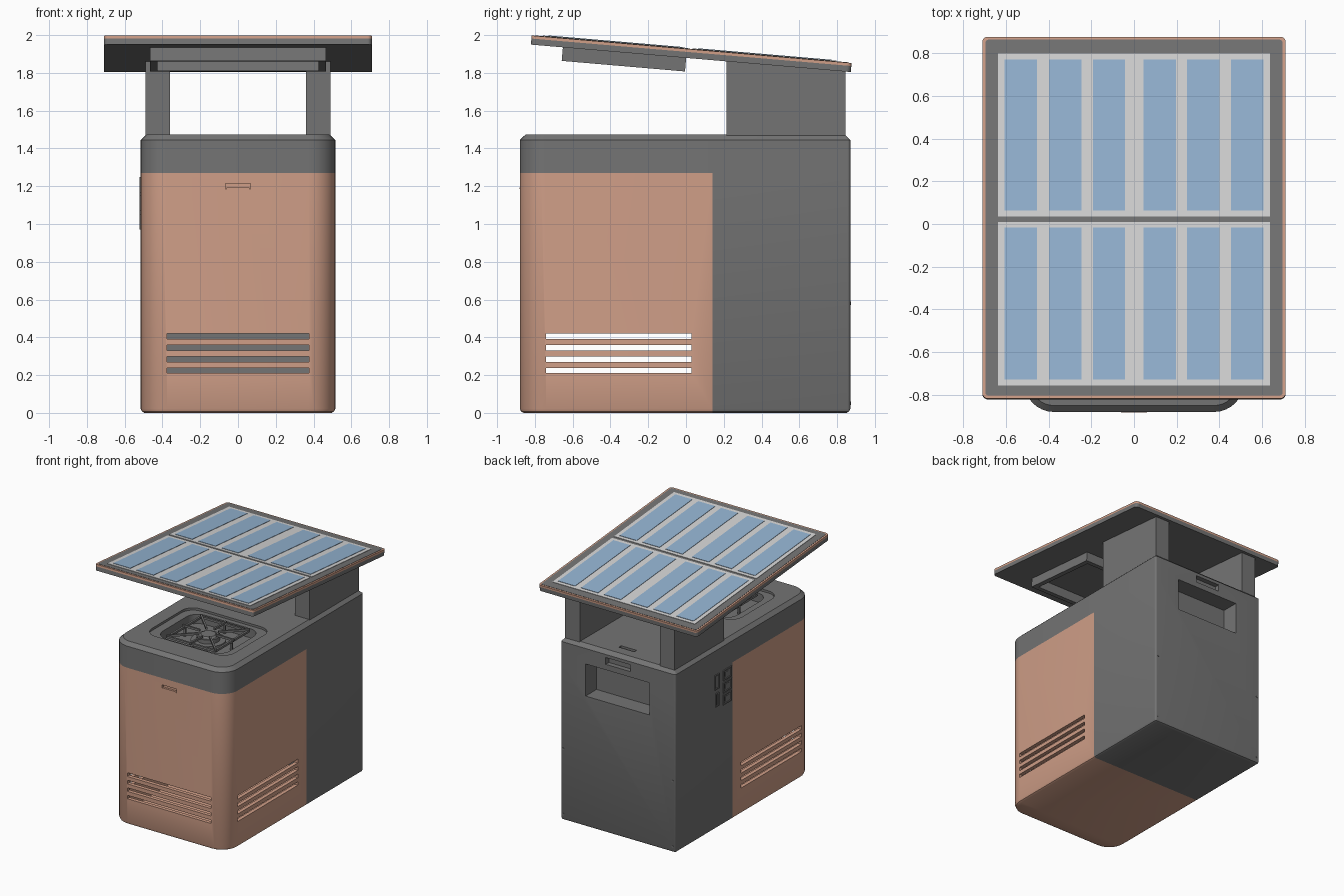
import bpy, bmesh, math
from mathutils import Matrix, Vector

if "Cube" in bpy.data.objects:
    bpy.data.objects.remove(bpy.data.objects["Cube"])


def material(name, rgb):
    m = bpy.data.materials.new(name)
    m.use_nodes = True
    m.diffuse_color = (*rgb, 1)
    m.node_tree.nodes["Principled BSDF"].inputs["Base Color"].default_value = (*rgb, 1)
    return m


GREY = material("dark grey", (0.175, 0.175, 0.175))
CORAL = material("coral", (0.63, 0.345, 0.245))
PALE = material("pale grey", (0.67, 0.67, 0.67))
BLUE = material("cell blue", (0.30, 0.46, 0.65))


def finish(bm, name, *mats, matrix=None):
    if matrix:
        bm.transform(matrix)
    bmesh.ops.recalc_face_normals(bm, faces=bm.faces)
    me = bpy.data.meshes.new(name)
    bm.to_mesh(me)
    bm.free()
    ob = bpy.data.objects.new(name, me)
    bpy.context.collection.objects.link(ob)
    for m in mats:
        me.materials.append(m)
    return ob


def smooth(ob):
    bpy.ops.object.select_all(action="DESELECT")
    ob.select_set(True)
    bpy.context.view_layer.objects.active = ob
    bpy.ops.object.shade_smooth_by_angle(angle=math.radians(30))


def rounded(x0, x1, y0, y1, front, back, inset=0, steps=8):
    """Rectangle outline with separate front and back corner radii."""
    x0, x1, y0, y1 = x0 + inset, x1 - inset, y0 + inset, y1 - inset
    pts = []
    corners = ((x0, y0, 1, 1, front), (x1, y0, -1, 1, front),
               (x1, y1, -1, -1, back), (x0, y1, 1, -1, back))
    for i, (x, y, sx, sy, r) in enumerate(corners):
        r = max(r - inset, 0.004)
        for k in range(steps + 1):
            a = math.pi + (i + k / steps) * math.pi / 2
            pts.append((x + sx * r + r * math.cos(a), y + sy * r + r * math.sin(a)))
    return pts


def loft(levels):
    """Closed solid through (z, outline) levels."""
    bm = bmesh.new()
    rings = [[bm.verts.new((x, y, z)) for x, y in pts] for z, pts in levels]
    n = len(rings[0])
    for a, b in zip(rings, rings[1:]):
        for i in range(n):
            bm.faces.new((a[i], a[(i + 1) % n], b[(i + 1) % n], b[i]))
    bm.faces.new(rings[0][::-1])
    bm.faces.new(rings[-1])
    return bm


def slab(name, x, y, z, r, mat, matrix=None):
    o = rounded(*x, *y, r, r)
    return finish(loft([(z[0], o), (z[1], o)]), name, mat, matrix=matrix)


def box(name, x, y, z, mat=GREY, matrix=None):
    bm = bmesh.new()
    bmesh.ops.create_cube(bm, size=1)
    for v in bm.verts:
        v.co = [c[0] + (t + 0.5) * (c[1] - c[0]) for c, t in zip((x, y, z), v.co)]
    return finish(bm, name, mat, matrix=matrix)


def cylinder(name, loc, r, h, axis="Z", seg=32, r2=None):
    bm = bmesh.new()
    bmesh.ops.create_cone(bm, cap_ends=True, segments=seg, radius1=r,
                          radius2=r if r2 is None else r2, depth=h)
    rot = Matrix.Rotation(math.pi / 2, 4, "X") if axis == "Y" else Matrix()
    ob = finish(bm, name, GREY, matrix=Matrix.Translation(loc) @ rot)
    smooth(ob)
    return ob


def cut(ob, cutter):
    mod = ob.modifiers.new("cut", "BOOLEAN")
    mod.operation, mod.solver, mod.object = "DIFFERENCE", "EXACT", cutter
    bpy.context.view_layer.objects.active = ob
    bpy.ops.object.modifier_apply(modifier=mod.name)
    bpy.data.objects.remove(cutter)


# Body shell: rounded front, chamfered top, softened foot
def outline(inset):
    return rounded(-0.515, 0.515, -0.88, 0.87, 0.14, 0.015, inset)


bm = loft([(0, outline(0.02)), (0.007, outline(0.007)), (0.022, outline(0)),
           (1.445, outline(0)), (1.473, outline(0.03))])
SPLIT_Y, SPLIT_Z = 0.14, 1.27
for co, no in (((0, SPLIT_Y, 0), (0, 1, 0)), ((0, 0, SPLIT_Z), (0, 0, 1))):
    bmesh.ops.bisect_plane(bm, geom=bm.verts[:] + bm.edges[:] + bm.faces[:],
                           plane_co=co, plane_no=no)
body = finish(bm, "body", GREY, CORAL)

# Hollow inside, louvres, grips, cooker well and rear bay
cut(body, slab("cavity", (-0.485, 0.485), (-0.85, 0.6), (0.03, 1.3), 0.12, GREY))
for i in range(4):
    z = (0.21 + i * 0.06, 0.238 + i * 0.061)
    cut(body, box("front_slot", (-0.375, 0.375), (-1, -0.8), z))
    cut(body, box("side_slot", (-0.7, 0.7), (-0.74, 0.03), z))
cut(body, box("front_grip", (-0.065, 0.065), (-1, -0.862), (1.185, 1.215)))
cut(body, slab("well_rim", (-0.37, 0.37), (-0.67, -0.09), (1.455, 1.6), 0.1, GREY))
cut(body, slab("well", (-0.3, 0.3), (-0.63, -0.13), (1.38, 1.6), 0.1, GREY))
cut(body, box("rear_bay", (-0.28, 0.29), (0.73, 1), (1.06, 1.32)))
cut(body, box("rear_grip", (-0.11, 0.11), (0.83, 1), (1.365, 1.42)))
cut(body, box("top_slot", (-0.07, 0.07), (0.73, 0.76), (1.45, 1.6)))
for p in body.data.polygons:
    p.material_index = int(p.center.y < SPLIT_Y and p.center.z < SPLIT_Z)
smooth(body)

# Front grip lip
box("front_grip_lip", (-0.062, 0.062), (-0.882, -0.865), (1.185, 1.193), CORAL)

# Cooker: burner, ring and pan supports
CX, CY = 0, -0.38
cylinder("burner_base", (CX, CY, 1.395), 0.13, 0.03)
cylinder("burner_head", (CX, CY, 1.425), 0.085, 0.035)
cylinder("burner_cap", (CX, CY, 1.449), 0.07, 0.014, r2=0.055)
for i in range(8):
    m = (Matrix.Translation((CX, CY, 0)) @ Matrix.Rotation(i * math.pi / 4, 4, "Z"))
    reach = 0.23 if i % 2 == 0 else 0.31
    box("grate_bar", (0.075, reach), (-0.007, 0.007), (1.455, 1.472), matrix=m)
    if i % 2 == 0:
        box("grate_side", (0.205, 0.221), (-0.221, 0.221), (1.445, 1.462), matrix=m)
        box("grate_foot", (0.2, 0.216), (-0.008, 0.008), (1.38, 1.46), matrix=m)

# Side posts with tops that follow the roof slope
for side, name in ((1, "left_post"), (-1, "right_post")):
    post = box(name, sorted((side * 0.36, side * 0.49)), (0.215, 0.845), (1.46, 1.82))
    for v in post.data.vertices:
        if v.co.z > 1.7:
            v.co.z = 1.87 if v.co.y < 0.5 else 1.815

# Tilted roof panel, built flat and then turned
tilt = Matrix.Translation((0, 0.03, 1.927)) @ Matrix.Rotation(math.radians(-4.9), 4, "X")
W, L = 0.71, 0.85
slab("roof_base", (-W, W), (-L, L), (-0.05, -0.018), 0.025, GREY, tilt)
slab("roof_trim", (-W, W), (-L, L), (-0.018, -0.002), 0.025, CORAL, tilt)
slab("roof_top", (0.014 - W, W - 0.014), (0.014 - L, L - 0.014), (-0.012, 0), 0.015, GREY, tilt)
columns = (-0.53, -0.322, -0.117, 0.12, 0.325, 0.53)
for y0, y1 in ((-0.79, -0.02), (0.005, 0.77)):
    box("solar_backing", (-0.638, 0.638), (y0, y1), (-0.004, 0.003), PALE, tilt)
    for x in columns:
        box("solar_cell", (x - 0.076, x + 0.076), (y0 + 0.028, y1 - 0.028),
            (0, 0.006), BLUE, tilt)

# Open tray frame under the roof
TX, T0, T1, TZ = 0.465, -0.68, -0.025, (-0.122, -0.045)
for y in ((T0, T0 + 0.04), (T1 - 0.04, T1)):
    box("tray_rail", (-TX, TX), y, TZ, GREY, tilt)
for x in ((-TX, 0.04 - TX), (TX - 0.04, TX)):
    box("tray_side", x, (T0 + 0.04, T1 - 0.04), TZ, GREY, tilt)


# Socket bezels on the right side
def bezel(y0, y1, z0, z1, t=0.01):
    x = (-0.522, -0.51)
    for y, z in (((y0, y1), (z0, z0 + t)), ((y0, y1), (z1 - t, z1)),
                 ((y0, y0 + t), (z0, z1)), ((y1 - t, y1), (z0, z1))):
        box("socket_bezel", x, y, z)


for i in range(3):
    z = 0.97 + i * 0.098
    bezel(0.155, 0.265, z, z + 0.084)
    box("socket_face", (-0.517, -0.51), (0.185, 0.235), (z + 0.025, z + 0.06))
bezel(0.31, 0.37, 1.13, 1.25)
bezel(0.32, 0.36, 0.99, 1.1)

# Screws on the back panel
for x in (-0.49, 0.49):
    for z in (0.05, 0.58):
        cylinder("back_screw", (x, 0.87, z), 0.009, 0.006, "Y", 12)
    cylinder("top_screw", (x * 0.85, 0.825, 1.473), 0.009, 0.006, "Z", 12)
